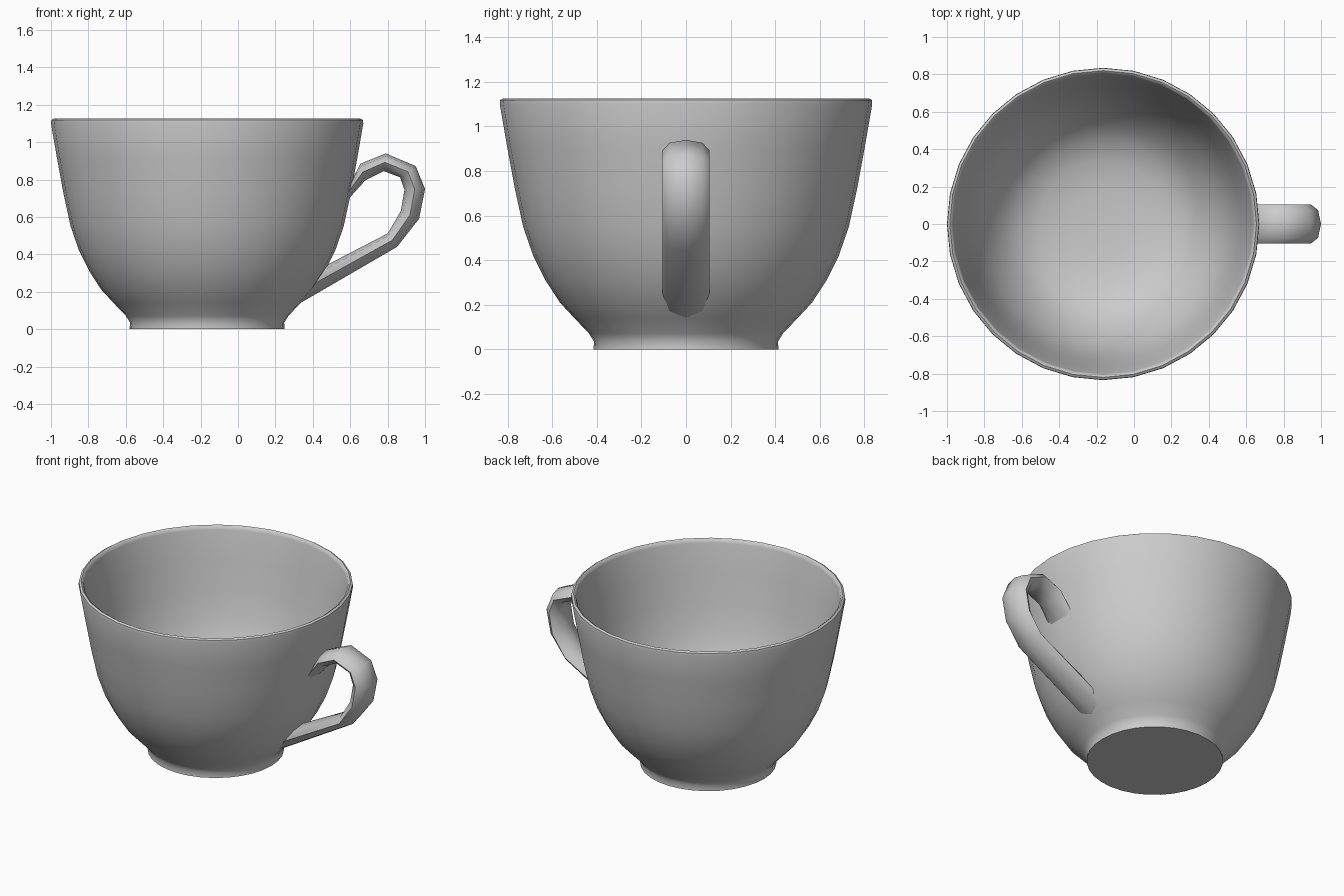
import bpy, bmesh
from math import sin, cos, pi
from mathutils import Vector

if "Cube" in bpy.data.objects:
    bpy.data.objects.remove(bpy.data.objects["Cube"])

CX = -0.165      # axis of the bowl
SEGMENTS = 32


def finish(bm, name, angle):
    bmesh.ops.remove_doubles(bm, verts=bm.verts, dist=1e-5)
    bmesh.ops.recalc_face_normals(bm, faces=bm.faces)
    mesh = bpy.data.meshes.new(name)
    bm.to_mesh(mesh)
    bm.free()
    obj = bpy.data.objects.new(name, mesh)
    bpy.context.collection.objects.link(obj)
    bpy.ops.object.select_all(action='DESELECT')
    obj.select_set(True)
    bpy.context.view_layer.objects.active = obj
    bpy.ops.object.shade_smooth_by_angle(angle=angle)
    return obj


def bridge(bm, rings):
    for a, b in zip(rings, rings[1:]):
        n = len(a)
        for i in range(n):
            j = (i + 1) % n
            bm.faces.new((a[i], a[j], b[j], b[i]))


# Bowl: lathed profile (radius, z), from the foot up, over the rim and down inside
profile = [(0.415, 0.0), (0.412, 0.035), (0.435, 0.072), (0.50, 0.14), (0.565, 0.21),
           (0.63, 0.31), (0.685, 0.42), (0.73, 0.55), (0.767, 0.72), (0.802, 0.91),
           (0.835, 1.10), (0.833, 1.118), (0.82, 1.126), (0.808, 1.118), (0.803, 1.10),
           (0.770, 0.91), (0.735, 0.72), (0.698, 0.55), (0.652, 0.43), (0.597, 0.33),
           (0.53, 0.24), (0.45, 0.17), (0.34, 0.125), (0.18, 0.10)]
bm = bmesh.new()
rings = []
for r, z in profile:
    rings.append([bm.verts.new((CX + r * cos(2 * pi * i / SEGMENTS),
                                r * sin(2 * pi * i / SEGMENTS), z))
                  for i in range(SEGMENTS)])
bridge(bm, rings)
bm.faces.new(rings[0])
bm.faces.new(rings[-1])
finish(bm, "cup_bowl", 0.9)

# Handle: eight-sided oval sections, each given by its outer and inner (x, z) point
sections = [((0.605, 0.79), (0.585, 0.69)), ((0.655, 0.885), (0.68, 0.795)),
            ((0.79, 0.94), (0.78, 0.845)), ((0.95, 0.872), (0.867, 0.812)),
            ((1.0, 0.75), (0.89, 0.745)), ((0.968, 0.59), (0.87, 0.63)),
            ((0.85, 0.44), (0.80, 0.512)), ((0.325, 0.135), (0.455, 0.333))]
HALF_WIDTH = 0.105
bm = bmesh.new()
rings = []
for outer, inner in sections:
    o, n = Vector((outer[0], 0, outer[1])), Vector((inner[0], 0, inner[1]))
    mid, half = (o + n) / 2, (o - n) / 2
    rings.append([bm.verts.new(mid + half * cos(pi * i / 4)
                               + Vector((0, HALF_WIDTH * sin(pi * i / 4), 0)))
                  for i in range(8)])
bridge(bm, rings)
bm.faces.new(rings[0])
bm.faces.new(rings[-1])
finish(bm, "cup_handle", 1.0)
